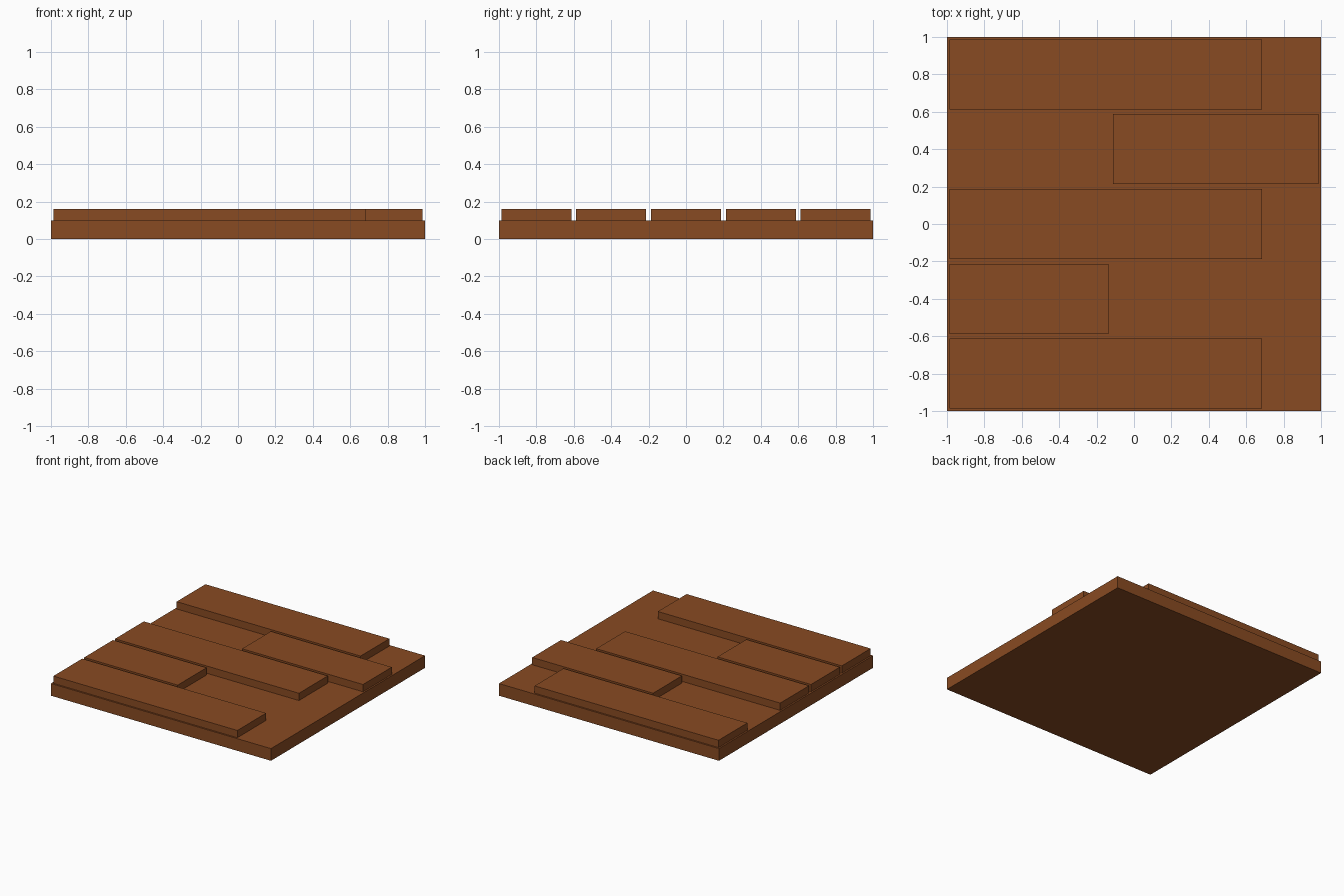
import bpy

cube = bpy.data.objects.get("Cube")
if cube:
    bpy.data.objects.remove(cube, do_unlink=True)

# Single wood colour
wood = bpy.data.materials.new("brown_wood")
wood.use_nodes = True
color = (0.25, 0.07, 0.016, 1)
wood.diffuse_color = color
wood.node_tree.nodes["Principled BSDF"].inputs["Base Color"].default_value = color


def box(name, x, y, z):
    """Add a box spanning the given (low, high) ranges."""
    spans = (x, y, z)
    bpy.ops.mesh.primitive_cube_add(size=1, location=[(a + b) / 2 for a, b in spans])
    obj = bpy.context.object
    obj.name = name
    obj.scale = [b - a for a, b in spans]
    bpy.ops.object.transform_apply(location=False, rotation=False, scale=True)
    obj.data.materials.append(wood)
    return obj


BASE_TOP, PLANK_TOP = 0.1, 0.16
HALF_WIDTH, ROW_STEP = 0.187, 0.4

# Base slab
box("base_slab", (-1, 1), (-1, 1), (0, BASE_TOP))

# Raised planks, front row to back row
LONG = (-0.987, 0.685)
planks = [
    ("front_plank", LONG),
    ("short_left_side_plank", (-0.987, -0.137)),
    ("middle_plank", LONG),
    ("offset_plank", (-0.112, 0.987)),
    ("back_plank", LONG),
]
for row, (name, span) in enumerate(planks):
    y = (row - 2) * ROW_STEP
    box(name, span, (y - HALF_WIDTH, y + HALF_WIDTH), (BASE_TOP, PLANK_TOP))
